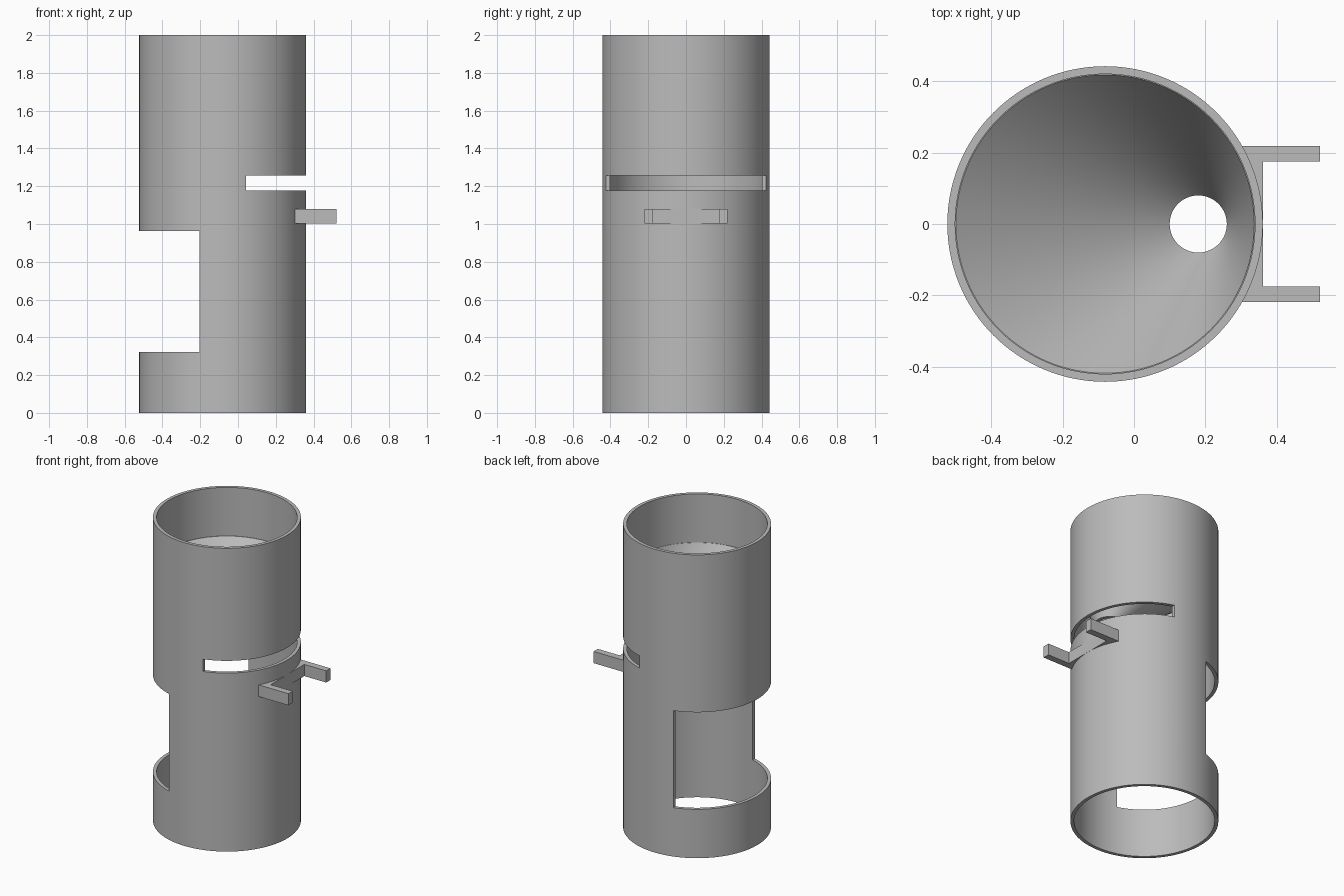
import bpy, bmesh, math

if "Cube" in bpy.data.objects:
    bpy.data.objects.remove(bpy.data.objects["Cube"])

CX, R, WALL, SEG = -0.081, 0.442, 0.022, 128   # tube axis, radius, wall

grey = bpy.data.materials.new("plain grey")
grey.diffuse_color = (0.5, 0.5, 0.5, 1)
grey.use_nodes = True
grey.node_tree.nodes["Principled BSDF"].inputs["Base Color"].default_value = grey.diffuse_color


def make_object(name, bm):
    bmesh.ops.recalc_face_normals(bm, faces=bm.faces)
    mesh = bpy.data.meshes.new(name)
    bm.to_mesh(mesh)
    bm.free()
    mesh.materials.append(grey)
    ob = bpy.data.objects.new(name, mesh)
    bpy.context.collection.objects.link(ob)
    return ob


def ring_loft(name, rings):
    """Closed skin through circles given as (centre x, radius, z)."""
    bm = bmesh.new()
    loops = [[bm.verts.new((x + r * math.cos(2 * math.pi * i / SEG),
                            r * math.sin(2 * math.pi * i / SEG), z))
              for i in range(SEG)] for x, r, z in rings]
    for a, b in zip(loops, loops[1:] + loops[:1]):
        for i in range(SEG):
            j = (i + 1) % SEG
            bm.faces.new((a[i], a[j], b[j], b[i]))
    return make_object(name, bm)


def prism(name, outline, z0, z1):
    bm = bmesh.new()
    low = [bm.verts.new((x, y, z0)) for x, y in outline]
    high = [bm.verts.new((x, y, z1)) for x, y in outline]
    bm.faces.new(low)
    bm.faces.new(high)
    for i in range(len(low)):
        j = (i + 1) % len(low)
        bm.faces.new((low[i], low[j], high[j], high[i]))
    return make_object(name, bm)


def cut_box(target, name, x0, x1, z0, z1):
    cutter = prism(name, [(x0, -1), (x1, -1), (x1, 1), (x0, 1)], z0, z1)
    mod = target.modifiers.new(name, 'BOOLEAN')
    mod.operation, mod.solver, mod.object = 'DIFFERENCE', 'EXACT', cutter
    bpy.context.view_layer.objects.active = target
    bpy.ops.object.modifier_apply(modifier=mod.name)
    bpy.data.objects.remove(cutter)


def smooth(ob):
    bpy.ops.object.select_all(action='DESELECT')
    ob.select_set(True)
    bpy.context.view_layer.objects.active = ob
    bpy.ops.object.shade_smooth_by_angle(angle=math.radians(30))


# Hollow tube with a side window and a slide slot
tube = ring_loft("tube", [(CX, R, 0), (CX, R, 2),
                          (CX, R - WALL, 2), (CX, R - WALL, 0)])
cut_box(tube, "window_cutter", -1, -0.205, 0.322, 0.962)
cut_box(tube, "slot_cutter", 0.042, 1, 1.177, 1.258)
smooth(tube)

# Off-centre funnel inside the tube
HX, HR, TOP, BOTTOM = 0.18, 0.08, 1.68, 1.26
funnel = ring_loft("funnel", [(CX, R - 0.004, TOP), (CX, R - WALL - 0.002, TOP),
                              (HX, HR, BOTTOM), (HX, HR + 0.02, BOTTOM)])
# Keep the outer skin of the funnel inside the tube wall
smooth(funnel)

# Two-pronged bracket that follows the tube wall
HALF, INNER, TIP, BACK = 0.219, 0.175, 0.521, 0.361
rr = R - 0.01
end = math.asin(HALF / rr)
arc = [(CX + rr * math.cos(a), rr * math.sin(a))
       for a in (end - 2 * end * i / 16 for i in range(17))]
bracket = prism("bracket", arc + [(TIP, -HALF), (TIP, -INNER), (BACK, -INNER),
                                  (BACK, INNER), (TIP, INNER), (TIP, HALF)],
                1.003, 1.08)
